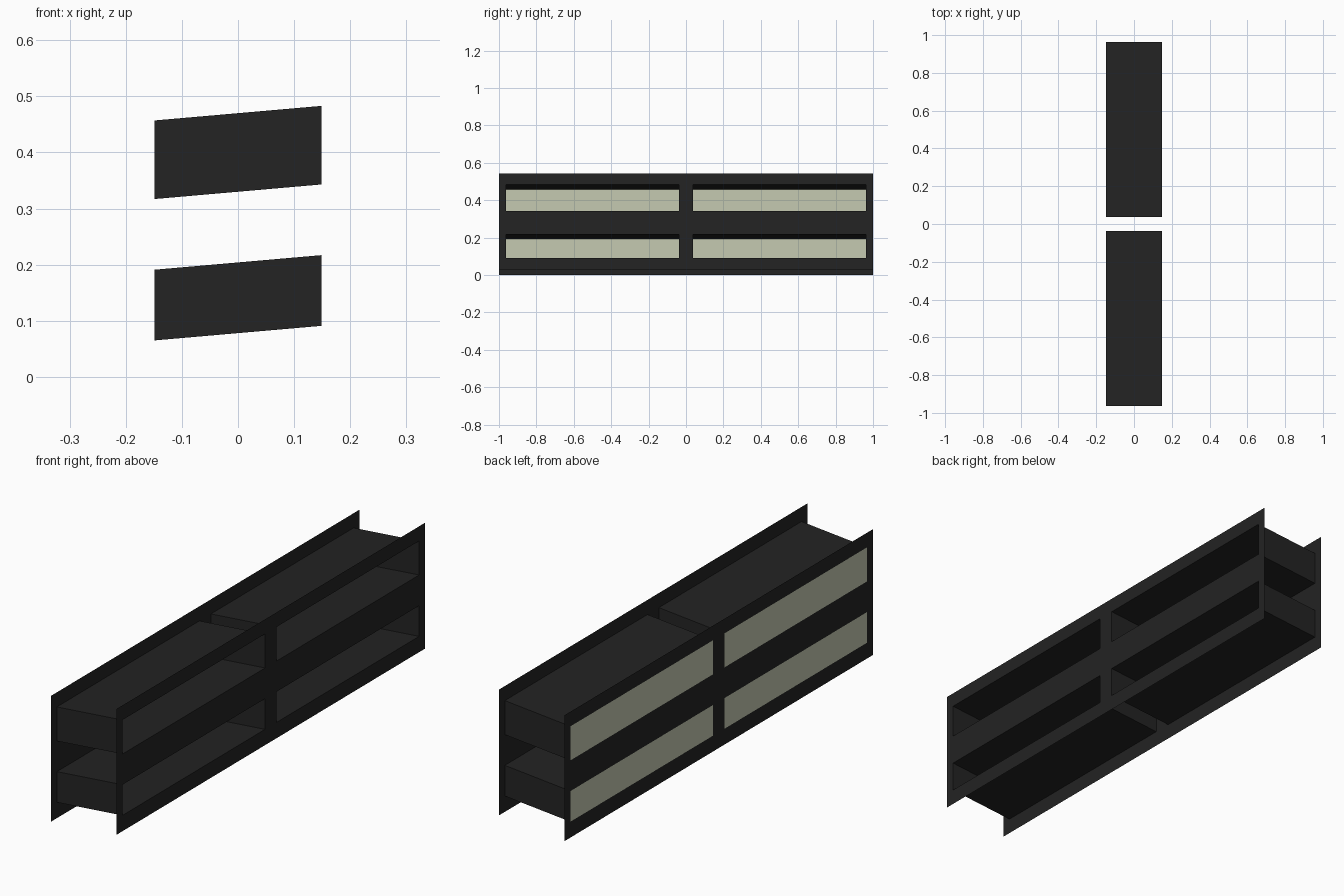
import bpy
import bmesh

if "Cube" in bpy.data.objects:
    bpy.data.objects.remove(bpy.data.objects["Cube"], do_unlink=True)

HALF_W = 0.149                      # half distance between the two plates
RISE = 0.026                        # right-hand plate sits this much higher
Y_CUTS = [-1, -0.963, -0.037, 0.037, 0.963, 1]
Z_CUTS = [0, 0.065, 0.191, 0.317, 0.457, 0.517]
BAYS = [(i, j) for i in (1, 3) for j in (1, 3)]


def material(name, rgb):
    mat = bpy.data.materials.new(name)
    mat.use_nodes = True
    color = (*rgb, 1)
    mat.diffuse_color = color
    mat.node_tree.nodes["Principled BSDF"].inputs["Base Color"].default_value = color
    return mat


charcoal = material("charcoal", (0.017, 0.017, 0.017))
cream = material("cream", (0.56, 0.59, 0.44))


def point(side, y, z):
    """Point on the left (-1) or right (+1) plate plane, in sheared space."""
    return (side * HALF_W, y, z + (RISE if side > 0 else 0))


def build(name, quads, mat):
    bm = bmesh.new()
    for quad in quads:
        bm.faces.new([bm.verts.new(co) for co in quad])
    bmesh.ops.remove_doubles(bm, verts=bm.verts, dist=0.0001)
    mesh = bpy.data.meshes.new(name)
    bm.to_mesh(mesh)
    bm.free()
    mesh.materials.append(mat)
    obj = bpy.data.objects.new(name, mesh)
    bpy.context.collection.objects.link(obj)
    return obj


def cell(side, i, j):
    """One rectangle of the plate grid, facing outwards."""
    y0, y1, z0, z1 = Y_CUTS[i], Y_CUTS[i + 1], Z_CUTS[j], Z_CUTS[j + 1]
    corners = [(y0, z0), (y1, z0), (y1, z1), (y0, z1)]
    return [point(side, y, z) for y, z in corners[::side]]


# Thin face plates with four window openings each
for side, label in ((-1, "low_side_plate"), (1, "high_side_plate")):
    quads = [cell(side, i, j) for i in range(5) for j in range(5)
             if (i, j) not in BAYS]
    build(label, quads, charcoal)

# Sloped ducts joining the openings, each closed by a pale panel at the low end
for i, j in BAYS:
    low, high = cell(-1, i, j)[::-1], cell(1, i, j)
    walls = [(low[k], low[(k + 1) % 4], high[(k + 1) % 4], high[k])
             for k in range(4)]
    tag = ("front" if i == 1 else "back") + ("_lower" if j == 1 else "_upper")
    build(tag + "_duct", walls, charcoal)
    build(tag + "_panel", [cell(-1, i, j)], cream)
